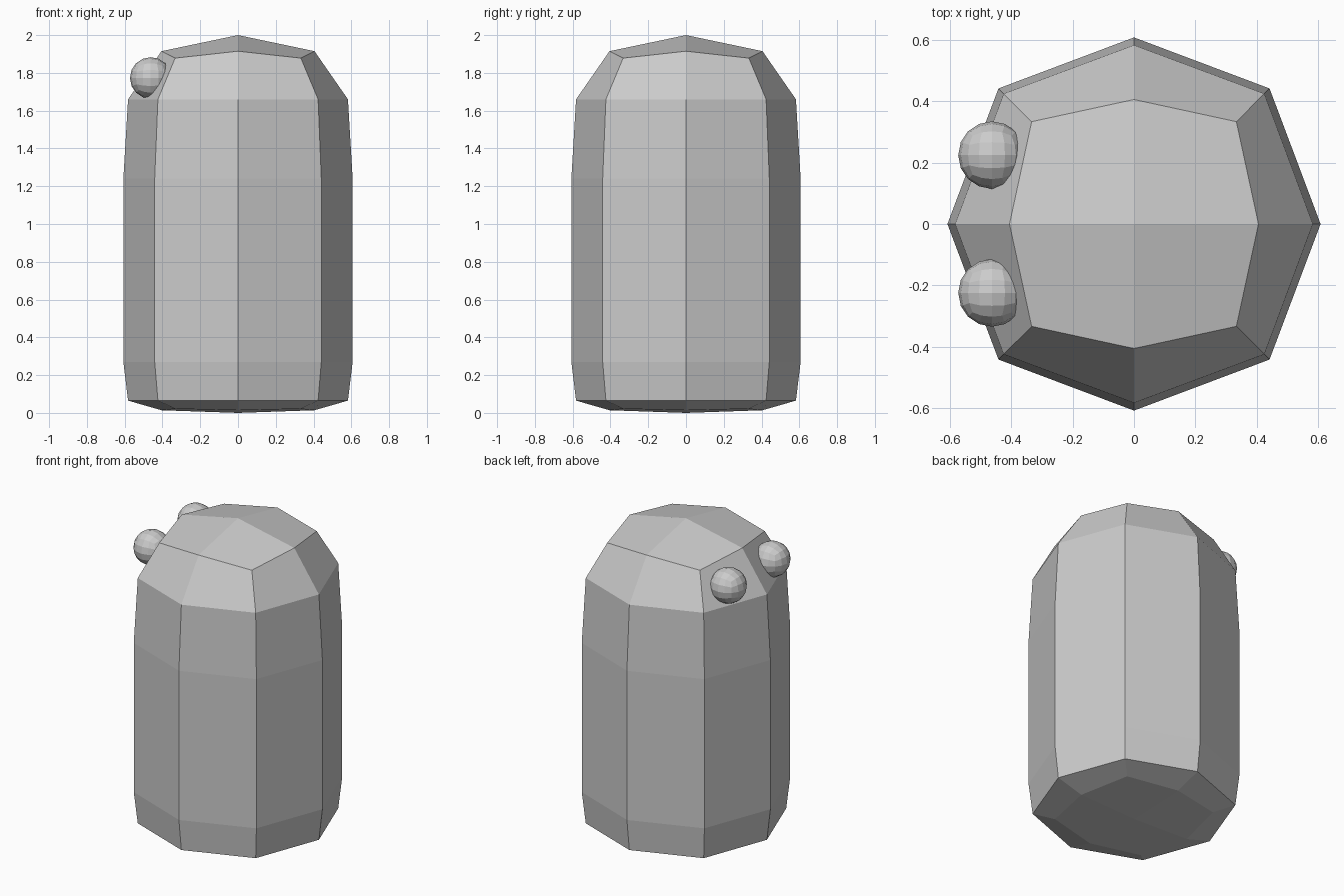
import bpy, bmesh
from math import cos, sin, pi

if "Cube" in bpy.data.objects:
    bpy.data.objects.remove(bpy.data.objects["Cube"])

# Body: stacked eight-sided rings (axis radius, diagonal coordinate, axis z, diagonal z)
RINGS = [
    (0.405, 0.33, 0.014, 0.022),
    (0.582, 0.424, 0.065, 0.065),
    (0.607, 0.441, 0.27, 0.27),
    (0.607, 0.441, 1.24, 1.24),
    (0.582, 0.424, 1.66, 1.66),
    (0.405, 0.333, 1.915, 1.878),
]


def make_object(name, bm):
    bmesh.ops.recalc_face_normals(bm, faces=bm.faces)
    mesh = bpy.data.meshes.new(name)
    bm.to_mesh(mesh)
    bm.free()
    obj = bpy.data.objects.new(name, mesh)
    bpy.context.collection.objects.link(obj)
    return obj


def ring(bm, axis_r, diag, axis_z, diag_z):
    verts = []
    for i in range(8):
        r, z = (diag * 2 ** 0.5, diag_z) if i % 2 else (axis_r, axis_z)
        verts.append(bm.verts.new((r * cos(i * pi / 4), r * sin(i * pi / 4), z)))
    return verts


bm = bmesh.new()
rings = [ring(bm, *r) for r in RINGS]
for low, high in zip(rings, rings[1:]):
    for i in range(8):
        j = (i + 1) % 8
        bm.faces.new((low[i], low[j], high[j], high[i]))

# Four-quad caps meeting at a centre point
for end, z in ((rings[0], 0.0), (rings[-1], 2.0)):
    centre = bm.verts.new((0, 0, z))
    for i in range(0, 8, 2):
        bm.faces.new((centre, end[i], end[i + 1], end[(i + 2) % 8]))
make_object("body", bm)


# Eyes: faceted balls made from rounded cubes, partly sunk into the upper side
def eye(name, y, radius=0.11):
    bm = bmesh.new()
    bmesh.ops.create_cube(bm, size=2)
    for _ in range(2):
        bmesh.ops.subdivide_edges(bm, edges=bm.edges[:], cuts=1, use_grid_fill=True)
        for v in bm.verts:
            v.co = v.co.normalized() * radius
    make_object(name, bm).location = (-0.462, y, 1.773)


for name, side in (("eye_front", -1), ("eye_back", 1)):
    eye(name, side * 0.224)
